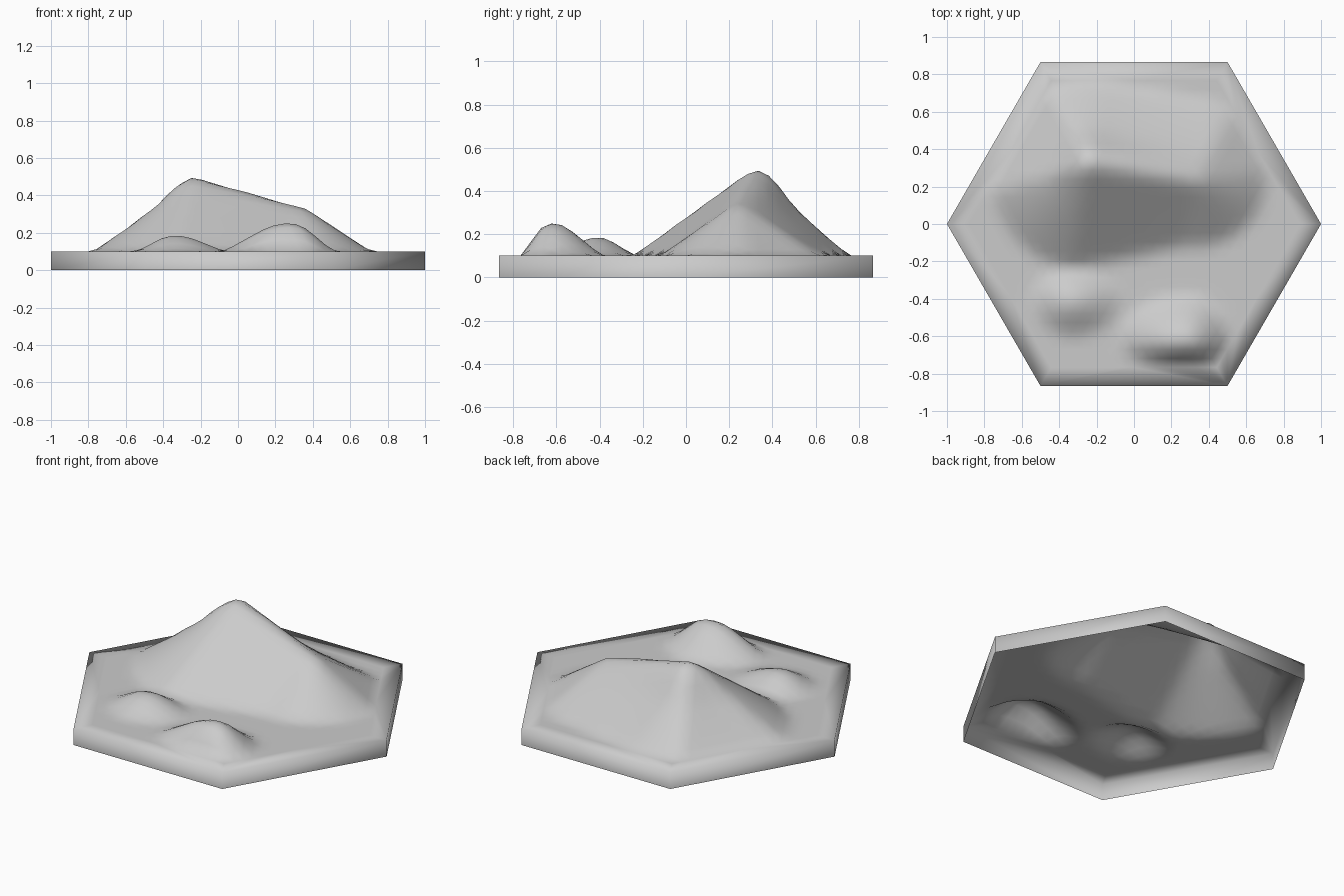
import bpy
import bmesh
import math
from mathutils import Vector

if "Cube" in bpy.data.objects:
    bpy.data.objects.remove(bpy.data.objects["Cube"], do_unlink=True)

BASE = 0.1       # height of the tile rim
INNER = 0.885    # radius of the detailed terrain inside the rim
FOOT = 0.76      # no slope reaches further than this towards a side
RINGS = 16

clay = bpy.data.materials.new("light_grey_clay")
clay.use_nodes = True
GREY = (0.6, 0.6, 0.6, 1)
clay.diffuse_color = GREY
clay.node_tree.nodes["Principled BSDF"].inputs["Base Color"].default_value = GREY


def corner(i, radius):
    a = math.radians(60 * i)
    return Vector((radius * math.cos(a), radius * math.sin(a)))


NORMALS = [corner(i + 0.5, 1) for i in range(6)]


def spread(offset, summit, radii):
    """Distance from a summit, 1 at the foot; radii are west, east, south, north."""
    west, east, south, north = radii
    t = math.hypot(offset.x / (west if offset.x < 0 else east),
                   offset.y / (south if offset.y < 0 else north))
    return max([t] + [offset.dot(n) / (FOOT - summit.dot(n)) for n in NORMALS])


def slope(t, steps):
    """Follow a falling profile of (distance, height) steps."""
    for (t0, h0), (t1, h1) in zip(steps, steps[1:]):
        if t <= t1:
            return h0 + (h1 - h0) * (t - t0) / (t1 - t0)
    return 0.0


PEAK_PROFILE = [(0, 1), (0.08, 0.99), (0.18, 0.88), (0.4, 0.56), (0.7, 0.27), (1, 0)]
STRAIGHT_PROFILE = [(0, 1), (0.08, 0.97), (1, 0)]
HILL_PROFILE = [(0, 1), (0.2, 0.96), (0.4, 0.78), (0.6, 0.52), (1, 0)]


def mountain(p):
    """Main peak running down a ridge to a lower shoulder."""
    peak, shoulder = Vector((-0.24, 0.335)), Vector((0.33, 0.24))
    ridge = shoulder - peak
    s = max(0, min(1, (p - peak).dot(ridge) / ridge.length_squared))
    summit = peak + ridge * s
    offset = p - summit
    at_peak, at_shoulder = (0.56, 0.5, 0.59, 0.42), (0.5, 0.38, 0.36, 0.42)
    radii = [a + (b - a) * s for a, b in zip(at_peak, at_shoulder)]
    t = spread(offset, summit, radii)
    # The front and the shoulder fall in straight slopes, the rest is hollow
    front = max(0, -offset.y) / max(offset.length, 0.001)
    straight = max(front, s)
    top = 0.4 + (0.24 - 0.4) * s
    return top * (straight * slope(t, STRAIGHT_PROFILE)
                  + (1 - straight) * slope(t, PEAK_PROFILE))


def hill(p, x, y, top, radii):
    summit = Vector((x, y))
    return top * slope(spread(p - summit, summit, radii), HILL_PROFILE)


def height(p):
    return BASE + max(
        mountain(p),
        hill(p, -0.34, -0.41, 0.088, (0.2, 0.27, 0.19, 0.17)),
        hill(p, 0.28, -0.63, 0.155, (0.36, 0.23, 0.14, 0.24)))


bm = bmesh.new()


def vert(p):
    return bm.verts.new((p.x, p.y, height(p)))


# Terrain: concentric hexagonal rings of triangles
rings = [[vert(Vector((0, 0)))]]
for k in range(1, RINGS + 1):
    r = INNER * k / RINGS
    rings.append([vert(corner(i, r).lerp(corner(i + 1, r), j / k))
                  for i in range(6) for j in range(k)])
for k in range(1, RINGS + 1):
    outer, inner = rings[k], rings[k - 1]
    for i in range(6):
        for j in range(k):
            a, b = outer[i * k + j], outer[(i * k + j + 1) % len(outer)]
            c = inner[(i * (k - 1) + j) % len(inner)]
            bm.faces.new((a, b, c))
            if j < k - 1:
                bm.faces.new((b, inner[(i * (k - 1) + j + 1) % len(inner)], c))

# Rim and open-bottomed side walls
top = [bm.verts.new(corner(i, 1).to_3d() + Vector((0, 0, BASE))) for i in range(6)]
bottom = [bm.verts.new(corner(i, 1).to_3d()) for i in range(6)]
edge = rings[-1]
for i in range(6):
    n = (i + 1) % 6
    side = [edge[(i * RINGS + j) % len(edge)] for j in range(RINGS + 1)]
    mid = RINGS // 2
    for j in range(RINGS):
        bm.faces.new((side[j + 1], side[j], top[i] if j < mid else top[n]))
    bm.faces.new((top[i], top[n], side[mid]))
    bm.faces.new((bottom[i], bottom[n], top[n], top[i]))

# Soften the terrain
soft = [v for ring in rings[:-1] for v in ring]
bmesh.ops.smooth_vert(bm, verts=soft, factor=0.25, use_axis_z=True)

mesh = bpy.data.meshes.new("terrain_tile")
bm.to_mesh(mesh)
bm.free()
mesh.materials.append(clay)
for f in mesh.polygons:
    f.use_smooth = True
tile = bpy.data.objects.new("terrain_tile", mesh)
bpy.context.collection.objects.link(tile)
